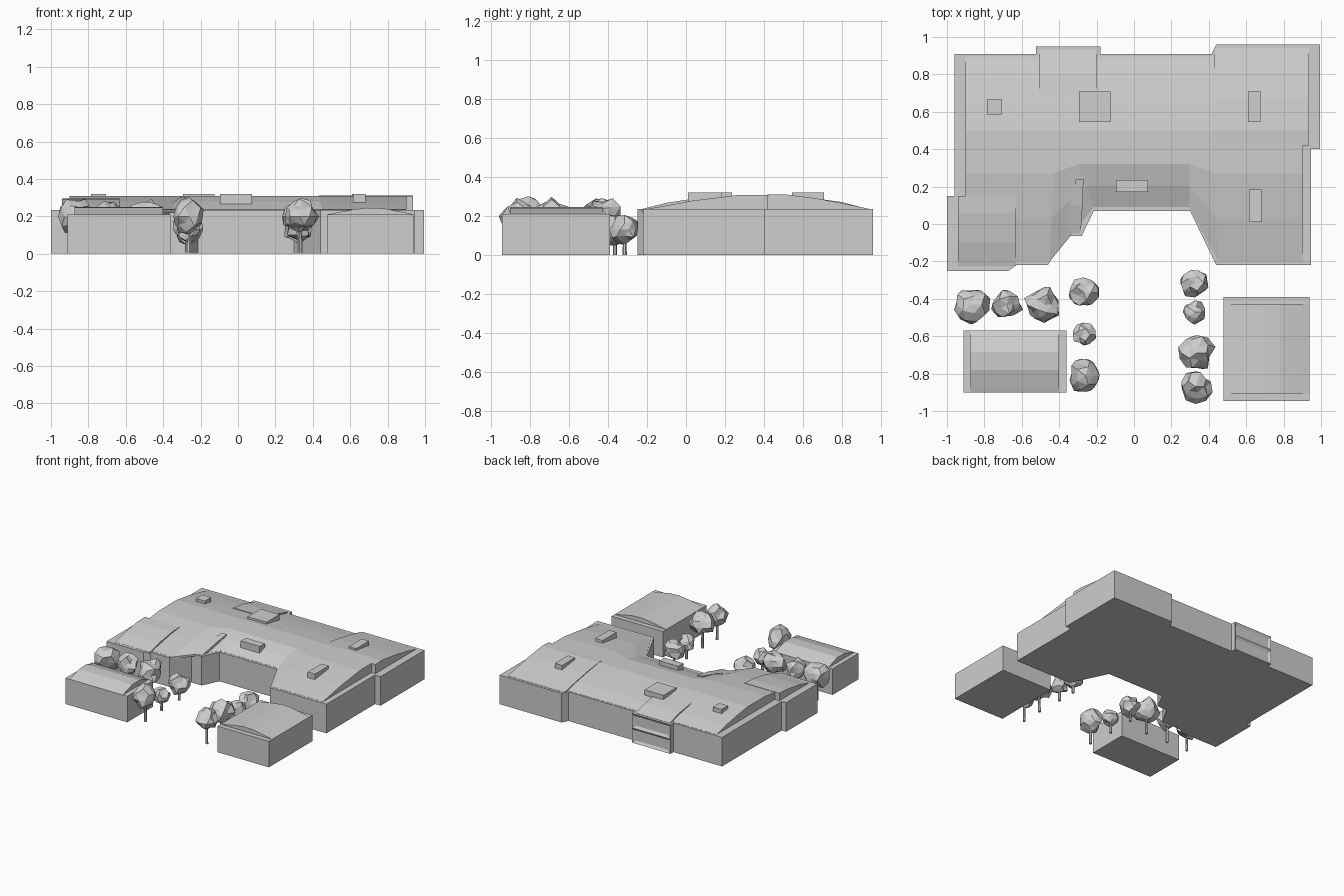
import bpy, bmesh, math, random
from mathutils import Vector

if "Cube" in bpy.data.objects:
    bpy.data.objects.remove(bpy.data.objects["Cube"])
random.seed(4)

grey = bpy.data.materials.new("pale_grey")
grey.use_nodes = True
grey.diffuse_color = (0.62, 0.62, 0.62, 1)
grey.node_tree.nodes["Principled BSDF"].inputs["Base Color"].default_value = grey.diffuse_color


def finish(name, bm):
    bmesh.ops.recalc_face_normals(bm, faces=bm.faces)
    mesh = bpy.data.meshes.new(name)
    bm.to_mesh(mesh)
    bm.free()
    mesh.materials.append(grey)
    obj = bpy.data.objects.new(name, mesh)
    bpy.context.collection.objects.link(obj)
    return obj


def box(name, x0, x1, y0, y1, z0, z1):
    bm = bmesh.new()
    bmesh.ops.create_cube(bm, size=1)
    for v in bm.verts:
        v.co = Vector(((x0 + x1) / 2 + v.co.x * (x1 - x0),
                       (y0 + y1) / 2 + v.co.y * (y1 - y0),
                       (z0 + z1) / 2 + v.co.z * (z1 - z0)))
    return finish(name, bm)


def loft(name, columns, base):
    """Roof skin through columns of points, with vertical sides down to base."""
    bm = bmesh.new()
    rows = [[bm.verts.new(p) for p in col] for col in columns]
    for a, b in zip(rows, rows[1:]):
        for i in range(len(a) - 1):
            bm.faces.new((a[i], a[i + 1], b[i + 1], b[i]))
    edges = [e for e in bm.edges if e.is_boundary]
    ext = bmesh.ops.extrude_edge_only(bm, edges=edges)["geom"]
    for v in ext:
        if isinstance(v, bmesh.types.BMVert):
            v.co.z = base
    return finish(name, bm)


def vault(name, x0, x1, profile, base):
    """Roof running along x with a y-z profile."""
    return loft(name, [[(x, y, z) for y, z in profile] for x in (x0, x1)], base)


# Main building: two storeys on one outline, the upper set back
outline = [(-1, -.25), (-.67, -.25), (-.63, -.22), (-.46, -.22), (-.37, -.065),
           (-.28, -.065), (-.215, .07), (.3, .07), (.44, -.22), (.945, -.22),
           (.945, .4), (.995, .4), (.995, .96), (.44, .96), (.415, .91),
           (-.18, .91), (-.18, .95), (-.525, .95), (-.525, .91), (-.96, .91),
           (-.96, .15), (-1, .15)]


def storey(name, inset, z0, z1):
    bm = bmesh.new()
    face = bm.faces.new([bm.verts.new((x, y, z0)) for x, y in outline])
    if inset:
        rim = bmesh.ops.inset_region(bm, faces=[face], thickness=inset,
                                     use_even_offset=True, use_boundary=True)["faces"]
        bmesh.ops.delete(bm, geom=rim, context='FACES')
    top = bmesh.ops.extrude_face_region(bm, geom=list(bm.faces))["geom"]
    for v in top:
        if isinstance(v, bmesh.types.BMVert):
            v.co.z = z1
    bmesh.ops.recalc_face_normals(bm, faces=bm.faces)
    # Recessed window panel on the rear bay
    panel = [f for f in bm.faces if f.normal.y > .9 and f.calc_center_median().y > .92
             and f.calc_center_median().x < 0]
    bmesh.ops.inset_region(bm, faces=panel, thickness=.02, use_even_offset=True)
    bmesh.ops.translate(bm, verts=list({v for f in panel for v in f.verts}), vec=(0, -.012, 0))
    return finish(name, bm)


storey("lower_storey", 0, 0, .12)
storey("upper_storey", .017, .12, .235)


# Main roof: wings slope further forward than the courtyard side
def column(x_back, x_crest, x_eave, y_crest, y_eave, z_crest=.308):
    back = [(x_back, .895, .236), (x_back, .78, .264), (x_back, .65, .288), (x_back, .5, .31)]
    mid = ((x_crest + x_eave) / 2, (y_crest + y_eave) / 2, (z_crest + .236) / 2 + .007)
    return back + [(x_crest, y_crest, z_crest), mid, (x_eave, y_eave, .236)]


loft("main_roof", [
    column(-.9, -.9, -.9, .27, -.2),
    column(-.43, -.43, -.45, .27, -.2),
    column(-.3, -.3, -.215, .32, .09),
    column(.3, .3, .295, .32, .09),
    column(.43, .43, .45, .27, -.2),
    column(.9, .9, .9, .27, -.2)], .22)

# Roof extensions over the projecting parts
rear_slope = [(.94, .237), (.8, .266), (.66, .292), (.5, .312)]
vault("rear_wing_roof", .43, .935, rear_slope + [(.42, .309)], .22)
vault("rear_bay_roof", -.505, -.2, [(.93, .237), (.8, .272), (.66, .291)], .22)
vault("front_wing_roof", -.94, -.63,
      [(-.225, .236), (-.1, .268), (.06, .292), (.15, .296)], .22)
loft("porch_roof", [
    [(-.37, -.05, .237), (-.345, .1, .276), (-.31, .24, .3)],
    [(-.285, -.05, .237), (-.275, .1, .276), (-.27, .24, .3)]], .22)

# Rooftop units
for i, (x, y, w, d) in enumerate([(-.745, .625, .08, .08), (-.21, .627, .17, .165),
                                  (.643, .627, .065, .165), (-.01, .203, .17, .065),
                                  (.648, .098, .065, .175)]):
    box(f"roof_unit_{i + 1}", x - w / 2, x + w / 2, y - d / 2, y + d / 2, .255, .32)

# Two small front buildings with shallow vaulted roofs
box("right_hall", .478, .938, -.945, -.39, 0, .21)
loft("right_hall_roof", [[(x, y, z) for x, z in
     ((.478, .21), (.6, .234), (.69, .246), (.78, .242), (.9, .219), (.938, .21))]
     for y in (-.905, -.428)], .2)
box("left_hall", -.912, -.36, -.9, -.57, 0, .21)
vault("left_hall_roof", -.875, -.4,
      [(-.9, .21), (-.87, .22), (-.78, .247), (-.685, .25), (-.6, .222), (-.57, .21)], .2)


# Trees: faceted crowns on thin trunks
def tree(i, x, y, r, z):
    bm = bmesh.new()
    bmesh.ops.create_icosphere(bm, subdivisions=2, radius=r)
    for v in bm.verts:
        v.co = v.co * random.uniform(.72, 1.12) + Vector((x, y, z))
    bmesh.ops.dissolve_limit(bm, angle_limit=math.radians(14),
                             verts=bm.verts, edges=bm.edges)
    finish(f"tree_crown_{i}", bm)
    bm = bmesh.new()
    bmesh.ops.create_cone(bm, cap_ends=True, segments=6, radius1=.011,
                          radius2=.008, depth=z)
    bmesh.ops.translate(bm, verts=bm.verts, vec=(x, y, z / 2))
    finish(f"tree_trunk_{i}", bm)


for i, t in enumerate([(-.87, -.43, .1, .2), (-.68, -.43, .085, .2), (-.48, -.43, .1, .2),
                       (-.27, -.365, .08, .13), (-.27, -.59, .065, .13), (-.26, -.81, .095, .2),
                       (.325, -.315, .08, .13), (.325, -.47, .065, .13), (.335, -.69, .095, .2),
                       (.33, -.87, .085, .2)]):
    tree(i + 1, *t)
